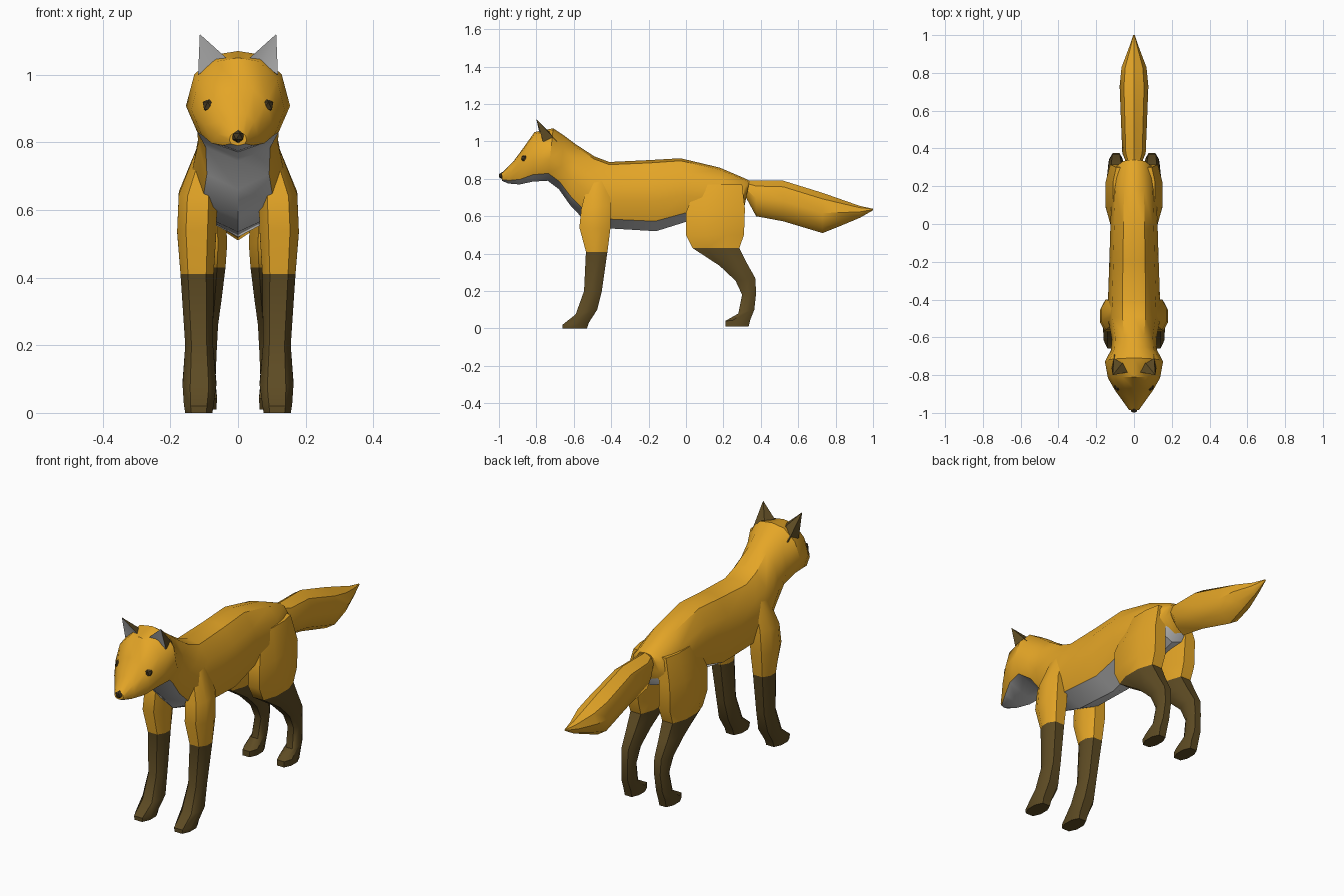
import bpy, bmesh, math
from mathutils import Vector

if "Cube" in bpy.data.objects:
    bpy.data.objects.remove(bpy.data.objects["Cube"])


def material(name, col):
    m = bpy.data.materials.new(name)
    m.diffuse_color = (*col, 1)
    m.use_nodes = True
    m.node_tree.nodes["Principled BSDF"].inputs["Base Color"].default_value = m.diffuse_color
    return m


ORANGE = material("orange_fur", (0.78, 0.38, 0.02))
BROWN = material("dark_fur", (0.11, 0.07, 0.017))
WHITE = material("pale_fur", (0.6, 0.6, 0.6))
DARK = material("eye_dark", (0.06, 0.04, 0.015))


def finish(name, bm, mats, angle=40, mirror=False):
    bmesh.ops.recalc_face_normals(bm, faces=bm.faces[:])
    me = bpy.data.meshes.new(name)
    bm.to_mesh(me)
    bm.free()
    ob = bpy.data.objects.new(name, me)
    bpy.context.collection.objects.link(ob)
    for m in mats:
        me.materials.append(m)
    bpy.ops.object.select_all(action='DESELECT')
    ob.select_set(True)
    bpy.context.view_layer.objects.active = ob
    bpy.ops.object.shade_smooth_by_angle(angle=math.radians(angle))
    if mirror:
        ob.modifiers.new("mirror", 'MIRROR')
    return ob


def loft(name, rings, mats, pick=lambda ring, side: 0, angle=40, mirror=False):
    """Skin closed rings of points; pick(ring, side) chooses the material slot."""
    bm = bmesh.new()
    vs = [[bm.verts.new(p) for p in r] for r in rings]
    n = len(vs[0])
    for i in range(len(vs) - 1):
        for j in range(n):
            k = (j + 1) % n
            f = bm.faces.new((vs[i][j], vs[i][k], vs[i + 1][k], vs[i + 1][j]))
            f.material_index = pick(i, j)
    bm.faces.new(vs[0]).material_index = pick(0, 0)
    bm.faces.new(vs[-1]).material_index = pick(len(vs) - 1, 0)
    return finish(name, bm, mats, angle, mirror)


def section(top, bottom, w, half):
    """Ring from a half outline of (width fraction, height fraction), top to bottom."""
    full = half + [(-x, h) for x, h in reversed(half[1:-1])]
    t, b = Vector((0, *top)), Vector((0, *bottom))
    return [b.lerp(t, h) + Vector((x * w, 0, 0)) for x, h in full]


# Body, neck and head in one skin: top (y, z), bottom (y, z), half width
HALF = [(0, 1), (0.45, 0.96), (0.84, 0.75), (1, 0.42), (0.78, 0.14), (0, 0)]
BODY = [
    ((0.34, 0.79), (0.31, 0.64), 0.07),
    ((0.32, 0.80), (0.29, 0.60), 0.10),
    ((0.18, 0.86), (0.19, 0.57), 0.118),
    ((-0.03, 0.91), (0.0, 0.57), 0.125),
    ((-0.2, 0.90), (-0.16, 0.52), 0.13),
    ((-0.41, 0.89), (-0.41, 0.535), 0.138),
    ((-0.49, 0.92), (-0.54, 0.575), 0.135),
    ((-0.59, 0.985), (-0.62, 0.66), 0.118),
    ((-0.65, 1.03), (-0.68, 0.745), 0.122),
    ((-0.71, 1.07), (-0.74, 0.79), 0.154),
    ((-0.81, 1.05), (-0.82, 0.785), 0.138),
    ((-0.87, 0.965), (-0.89, 0.77), 0.10),
    ((-0.925, 0.89), (-0.95, 0.775), 0.058),
    ((-0.985, 0.83), (-0.985, 0.79), 0.026),
]
loft("body_and_head", [section(t, b, w, HALF) for t, b, w in BODY],
     [ORANGE, WHITE], lambda i, j: int(j in (4, 5)))

# Bushy tail
TAIL_HALF = [(0, 1), (0.7, 0.85), (1, 0.5), (0.65, 0.15), (0, 0)]
TAIL = [(0.31, 0.79, 0.72, 0.035), (0.375, 0.79, 0.60, 0.062), (0.52, 0.79, 0.573, 0.068),
        (0.73, 0.725, 0.51, 0.076), (0.83, 0.69, 0.55, 0.066), (0.93, 0.655, 0.592, 0.028),
        (1.0, 0.64, 0.632, 0.004)]
loft("tail", [section((y, t), (y, b), w, TAIL_HALF) for y, t, b, w in TAIL], [ORANGE])


# Legs: front (y, z), back (y, z), centre x, half width, from paw upwards
def leg(name, rows, dark):
    rings = []
    for yf, zf, yb, zb, cx, hw in rows:
        f, b = Vector((cx, yf, zf)), Vector((cx, yb, zb))
        rings.append([f.lerp(b, t) + Vector((s * hw, 0, 0)) for s, t in
                      ((-0.55, 0), (0.55, 0), (1, 0.3), (1, 0.7),
                       (0.55, 1), (-0.55, 1), (-1, 0.7), (-1, 0.3))])
    loft(name, rings, [ORANGE, BROWN], lambda i, j: int(i < dark), 40, True)


leg("front_legs", [
    (-0.66, 0, -0.53, 0, 0.116, 0.040),
    (-0.66, 0.02, -0.52, 0.03, 0.116, 0.044),
    (-0.59, 0.075, -0.475, 0.10, 0.114, 0.050),
    (-0.545, 0.2, -0.45, 0.2, 0.115, 0.041),
    (-0.535, 0.41, -0.42, 0.41, 0.121, 0.049),
    (-0.57, 0.54, -0.405, 0.53, 0.122, 0.058),
    (-0.56, 0.64, -0.40, 0.66, 0.118, 0.057),
    (-0.52, 0.80, -0.42, 0.80, 0.08, 0.035)], 4)
leg("hind_legs", [
    (0.21, 0.01, 0.335, 0.01, 0.10, 0.036),
    (0.21, 0.04, 0.345, 0.05, 0.10, 0.038),
    (0.28, 0.08, 0.365, 0.10, 0.10, 0.033),
    (0.30, 0.18, 0.375, 0.19, 0.095, 0.032),
    (0.265, 0.255, 0.37, 0.27, 0.095, 0.036),
    (0.18, 0.335, 0.325, 0.35, 0.094, 0.046),
    (0.035, 0.43, 0.285, 0.43, 0.092, 0.055),
    (0.0, 0.50, 0.31, 0.50, 0.092, 0.060),
    (0.0, 0.62, 0.315, 0.64, 0.095, 0.056),
    (0.06, 0.77, 0.30, 0.77, 0.075, 0.035)], 6)

# Ears: dark shell behind, pale hollow in front
bm = bmesh.new()
tip, inner, outer, back_in, back_out, hollow = [bm.verts.new(p) for p in (
    (0.113, -0.80, 1.12), (0.035, -0.785, 1.05), (0.118, -0.765, 1.0),
    (0.04, -0.71, 1.03), (0.105, -0.69, 1.0), (0.075, -0.765, 1.03))]
for vs, m in (((tip, inner, hollow), 1), ((tip, hollow, outer), 1), ((tip, back_in, inner), 0),
              ((tip, back_out, back_in), 0), ((tip, outer, back_out), 0),
              ((inner, back_in, back_out, outer, hollow), 0)):
    bm.faces.new(vs).material_index = m
finish("ears", bm, [BROWN, WHITE], 30, True)


# Eyes and nose: small faceted balls
def ball(name, centre, r, mirror):
    bm = bmesh.new()
    bmesh.ops.create_icosphere(bm, subdivisions=1, radius=r)
    bmesh.ops.translate(bm, verts=bm.verts[:], vec=centre)
    finish(name, bm, [DARK], 20, mirror)


ball("eyes", (0.083, -0.86, 0.908), 0.024, True)
ball("nose", (0, -0.982, 0.817), 0.02, False)
